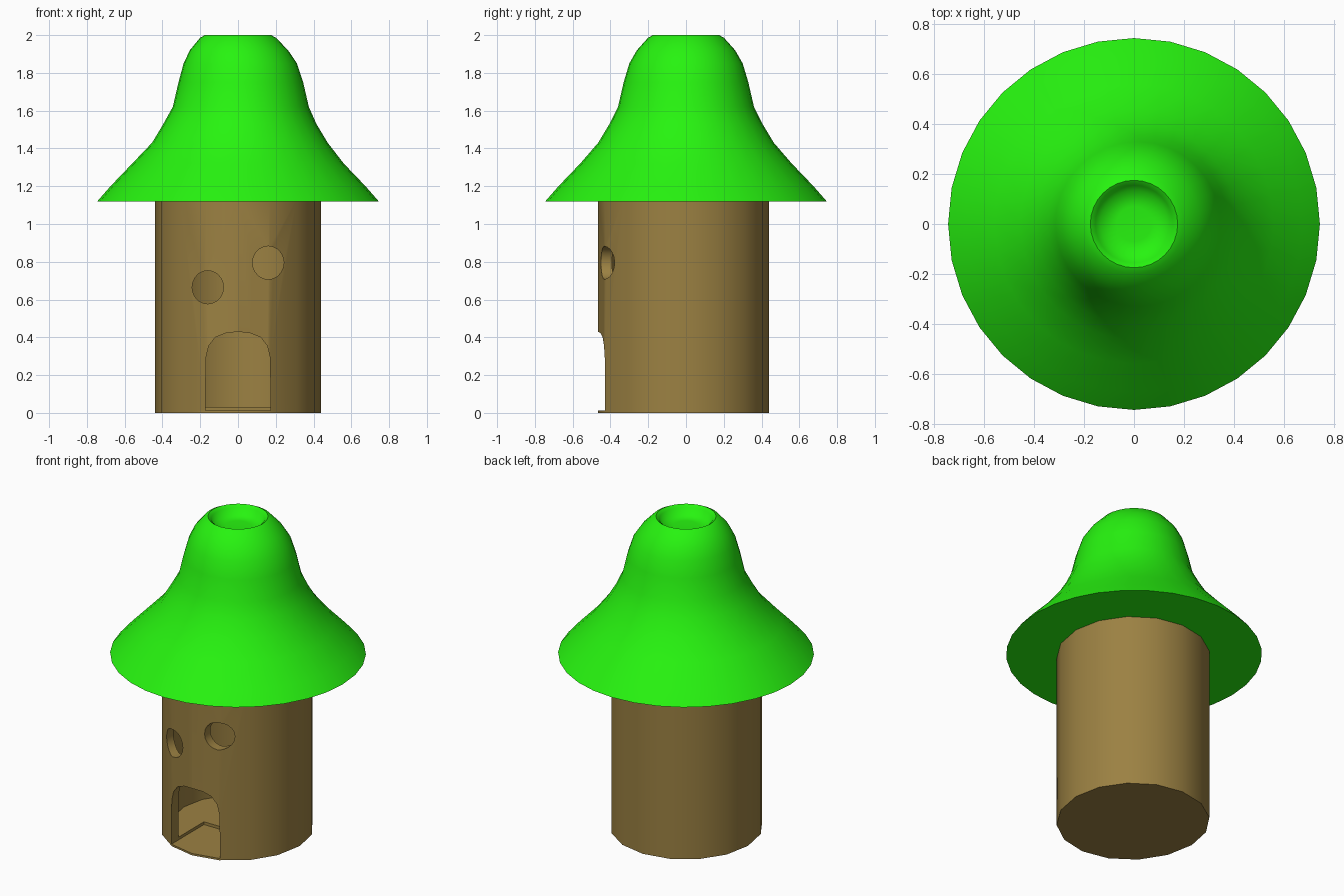
import bpy, bmesh
from math import sin, cos, pi, radians

if "Cube" in bpy.data.objects:
    bpy.data.objects.remove(bpy.data.objects["Cube"])


def material(name, color):
    mat = bpy.data.materials.new(name)
    mat.diffuse_color = (*color, 1)
    mat.use_nodes = True
    mat.node_tree.nodes["Principled BSDF"].inputs["Base Color"].default_value = mat.diffuse_color
    return mat


def make_object(name, bm, mat=None):
    bmesh.ops.recalc_face_normals(bm, faces=bm.faces)
    mesh = bpy.data.meshes.new(name)
    bm.to_mesh(mesh)
    bm.free()
    obj = bpy.data.objects.new(name, mesh)
    bpy.context.collection.objects.link(obj)
    if mat:
        mesh.materials.append(mat)
    return obj


def lathe(name, profile, sides, mat, front_scale=1.0):
    """Revolve (radius, height, x shift) rings and cap both ends."""
    bm = bmesh.new()
    rings = []
    for r, z, dx in profile:
        ring = []
        for i in range(sides):
            a = 2 * pi * i / sides
            y = r * sin(a)
            ring.append(bm.verts.new((r * cos(a) + dx, y * (front_scale if y < 0 else 1), z)))
        rings.append(ring)
    for lo, hi in zip(rings, rings[1:]):
        for i in range(sides):
            j = (i + 1) % sides
            bm.faces.new((lo[i], lo[j], hi[j], hi[i]))
    bm.faces.new(rings[0][::-1])
    bm.faces.new(rings[-1])
    return make_object(name, bm, mat)


def cut(target, name, outline):
    """Cut an (x, z) outline through the front wall."""
    bm = bmesh.new()
    face = bm.faces.new([bm.verts.new((x, -0.8, z)) for x, z in outline])
    ext = bmesh.ops.extrude_face_region(bm, geom=[face])
    verts = [v for v in ext["geom"] if isinstance(v, bmesh.types.BMVert)]
    bmesh.ops.translate(bm, verts=verts, vec=(0, 0.7, 0))
    cutter = make_object(name, bm)
    cutter.hide_render = True
    mod = target.modifiers.new(name, "BOOLEAN")
    mod.operation = "DIFFERENCE"
    mod.solver = "EXACT"
    mod.object = cutter
    bpy.context.view_layer.objects.active = target
    bpy.ops.object.modifier_apply(modifier=mod.name)
    bpy.data.objects.remove(cutter)


def smooth(obj, angle):
    bpy.ops.object.select_all(action="DESELECT")
    obj.select_set(True)
    bpy.context.view_layer.objects.active = obj
    bpy.ops.object.shade_smooth_by_angle(angle=radians(angle))


brown = material("brown", (0.33, 0.22, 0.055))
green = material("green", (0.02, 0.90, 0.005))

# Hollow round house wall with a floor, slightly bulged at the front
wall = lathe("house_wall", [(0.44, 0, 0), (0.44, 1.13, 0), (0.385, 1.13, 0), (0.385, 0.03, 0)],
             16, brown, front_scale=1.06)

# Arched doorway
half = [(0.172, 0.012), (0.17, 0.29), (0.155, 0.355), (0.12, 0.4), (0.065, 0.422)]
cut(wall, "doorway", half + [(0, 0.43)] + [(-x, z) for x, z in half[::-1]])

# Two round windows
for name, cx, cz in (("left_window", -0.16, 0.665), ("right_window", 0.16, 0.795)):
    cut(wall, name, [(cx + 0.083 * cos(2 * pi * i / 20), cz + 0.088 * sin(2 * pi * i / 20))
                     for i in range(20)])
smooth(wall, 35)

# Flared roof with a dished, open-looking top
roof = lathe("roof", [(0.745, 1.12, 0), (0.675, 1.2, 0), (0.56, 1.32, 0), (0.465, 1.43, 0.01),
                      (0.405, 1.53, 0.01), (0.36, 1.62, 0.015), (0.33, 1.75, 0.015),
                      (0.30, 1.85, 0.012), (0.26, 1.92, 0.005), (0.20, 1.987, 0),
                      (0.175, 2.0, 0), (0.155, 1.985, 0), (0.135, 1.945, 0), (0.07, 1.94, 0)],
             32, green)
smooth(roof, 60)
